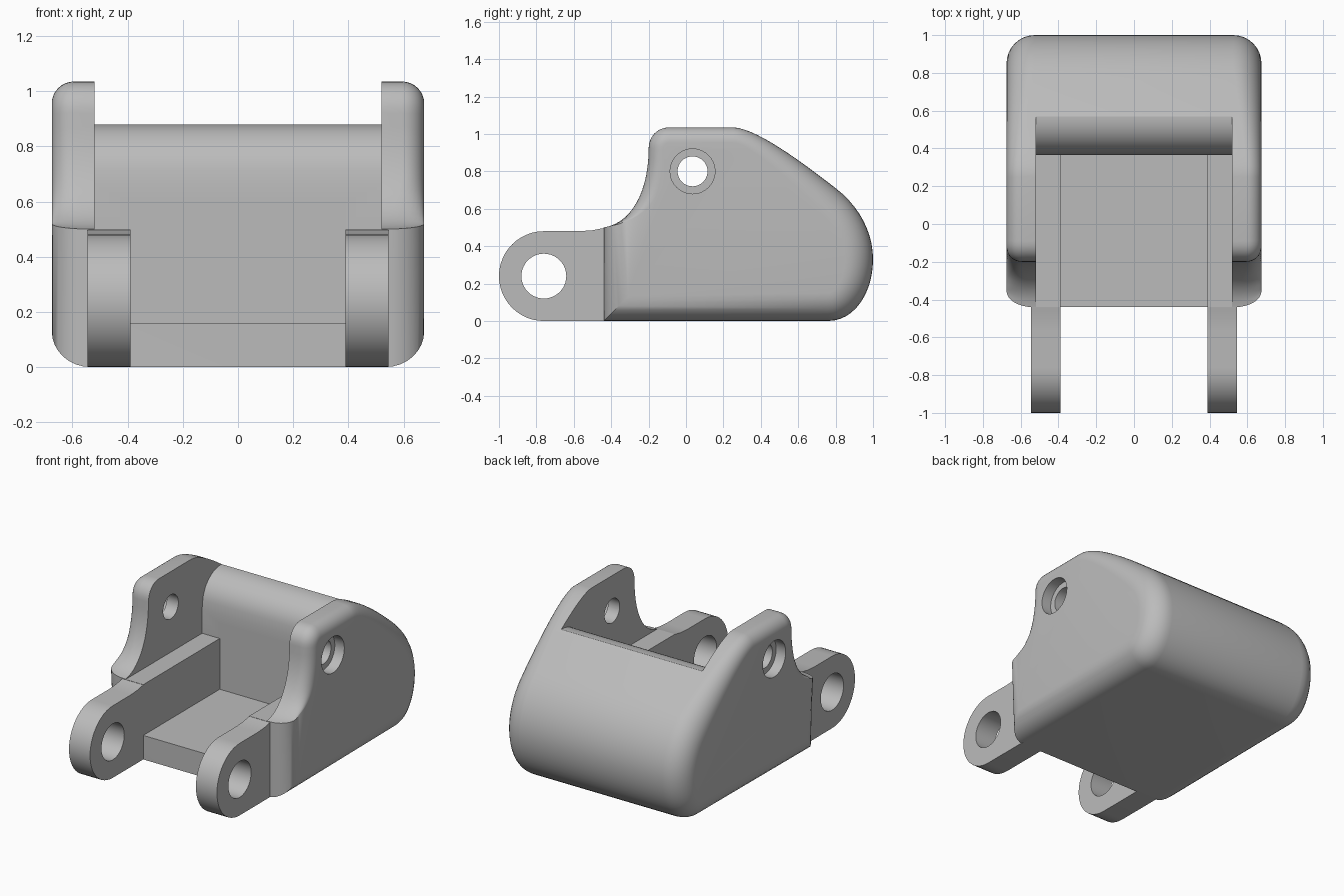
import bpy, bmesh, math
from mathutils import Vector
from mathutils.geometry import interpolate_bezier

if "Cube" in bpy.data.objects:
    bpy.data.objects.remove(bpy.data.objects["Cube"])

grey = bpy.data.materials.new("plain grey")
grey.use_nodes = True
grey.diffuse_color = (0.5, 0.5, 0.5, 1)
grey.node_tree.nodes["Principled BSDF"].inputs["Base Color"].default_value = (0.5, 0.5, 0.5, 1)

HALF = 0.675      # half width of the body
INNER = 0.52      # half width between the side walls


def loft(name, rings):
    """Skin closed rings of points and cap both ends."""
    bm = bmesh.new()
    loops = [[bm.verts.new(p) for p in ring] for ring in rings]
    n = len(loops[0])
    for a, b in zip(loops, loops[1:]):
        for i in range(n):
            j = (i + 1) % n
            bm.faces.new((a[i], a[j], b[j], b[i]))
    bm.faces.new(loops[0])
    bm.faces.new(loops[-1])
    bmesh.ops.recalc_face_normals(bm, faces=bm.faces)
    mesh = bpy.data.meshes.new(name)
    bm.to_mesh(mesh)
    bm.free()
    mesh.materials.append(grey)
    obj = bpy.data.objects.new(name, mesh)
    bpy.context.collection.objects.link(obj)
    return obj


def prism(name, outline, x0, x1):
    return loft(name, [[(x, y, z) for y, z in outline] for x in (x0, x1)])


def arc(cy, cz, r, start, end, steps):
    angles = [math.radians(start + (end - start) * i / steps) for i in range(steps + 1)]
    return [(cy + r * math.cos(a), cz + r * math.sin(a)) for a in angles]


def cylinder(name, cy, cz, r, x0, x1):
    return prism(name, arc(cy, cz, r, 0, 360, 40)[:-1], x0, x1)


def bezier(*points, steps=10):
    return interpolate_bezier(*[Vector(p) for p in points], steps + 1)


def cut(obj, cutter):
    cutter.hide_render = True
    mod = obj.modifiers.new("cut", 'BOOLEAN')
    mod.operation, mod.solver, mod.object = 'DIFFERENCE', 'EXACT', cutter
    bpy.context.view_layer.objects.active = obj
    bpy.ops.object.modifier_apply(modifier=mod.name)
    bpy.data.objects.remove(cutter)


def smooth(obj):
    bpy.ops.object.select_all(action='DESELECT')
    obj.select_set(True)
    bpy.context.view_layer.objects.active = obj
    bpy.ops.object.shade_smooth_by_angle(angle=math.radians(30))


# Side outline of the body: neck, top corner, sloping back, rounded heel
neck = bezier((-.44, .5), (-.30, .52), (-.2, .68), (-.2, .92), steps=14)
corner = bezier((-.2, .92), (-.2, .985), (-.155, 1.035), (-.09, 1.035), steps=8)
slope = bezier((.25, 1.035), (.37, 1.035), (.62, .85), (.8, .71), steps=14)
back = bezier((.8, .71), (.93, .61), (1, .47), (1, .33))
heel = bezier((1, .33), (1, .15), (.9, 0), (.76, 0), steps=12)
outline = [Vector((-.44, 0))] + neck + corner[1:] + slope + back[1:] + heel[1:]


def fillet(i):
    """Inward shift and sideways radius of the edge rounding at one point."""
    p = outline[i]
    before = (p - outline[i - 1]).normalized()
    after = (outline[(i + 1) % len(outline)] - p).normalized()
    n1, n2 = Vector((before.y, -before.x)), Vector((after.y, -after.x))
    inward = (n1 + n2) / (1 + n1.dot(n2))
    if i == 0:
        return inward * 0.13, 0.14
    if p.x < -.35 and p.y < .6:                 # front edge runs out into the neck
        return (Vector((-.345, .522)) - p) * 0.9, 0.14
    if p.x < 0 and p.y > .45:                   # neck and top corner
        ramp = min(1, (p.x + .36) / .12)
        return inward * 0.08 * ramp, 0.14 - 0.06 * ramp
    blend = min(1, max(0, (1.03 - p.y) / .35))  # top edge widening to the back
    r = 0.08 + 0.07 * blend
    return inward * r, r


fillets = [fillet(i) for i in range(len(outline))]
half_rings = []
for k in range(9):
    t = math.radians(90 * k / 8)
    ring = []
    for p, (shift, r) in zip(outline, fillets):
        q = p + shift * (1 - math.cos(t))
        ring.append((HALF - r * (1 - math.sin(t)), q.x, q.y))
    half_rings.append(ring)
mirrored = [[(-x, y, z) for x, y, z in ring] for ring in reversed(half_rings)]
body = loft("body", mirrored + half_rings)

# Open cavity: wide above the side ledges, narrow down to the floor
lip = arc(.56, .69, .19, 180, 90, 12)
cut(body, prism("upper_cutter", [(-2, .498), (.365, .498), (.365, .66)] + lip[1:]
                + [(1.3, .88), (1.3, 1.5), (-2, 1.5)], -INNER, INNER))
cut(body, prism("lower_cutter", [(-2, .16), (.365, .16), (.365, .6), (-2, .6)], -.39, .39))

# Pin holes with a wider recess on the outside of each wall
cut(body, cylinder("pin_cutter", .035, .8, .08, -1, 1))
for side in (-1, 1):
    cut(body, cylinder("recess_cutter", .035, .8, .12, side * (HALF - .07), side))
smooth(body)

# Hinge arms at the front
arm_outline = arc(-.76, .24, .24, 90, 270, 24) + [
    (-.43, 0), (-.43, .498), (-.46, .493), (-.5, .485), (-.57, .48)]
for side, label in ((1, "left"), (-1, "right")):
    arm = prism(label + "_hinge_arm", arm_outline, side * .39, side * .545)
    cut(arm, cylinder("hinge_cutter", -.76, .24, .12, -1, 1))
    smooth(arm)
